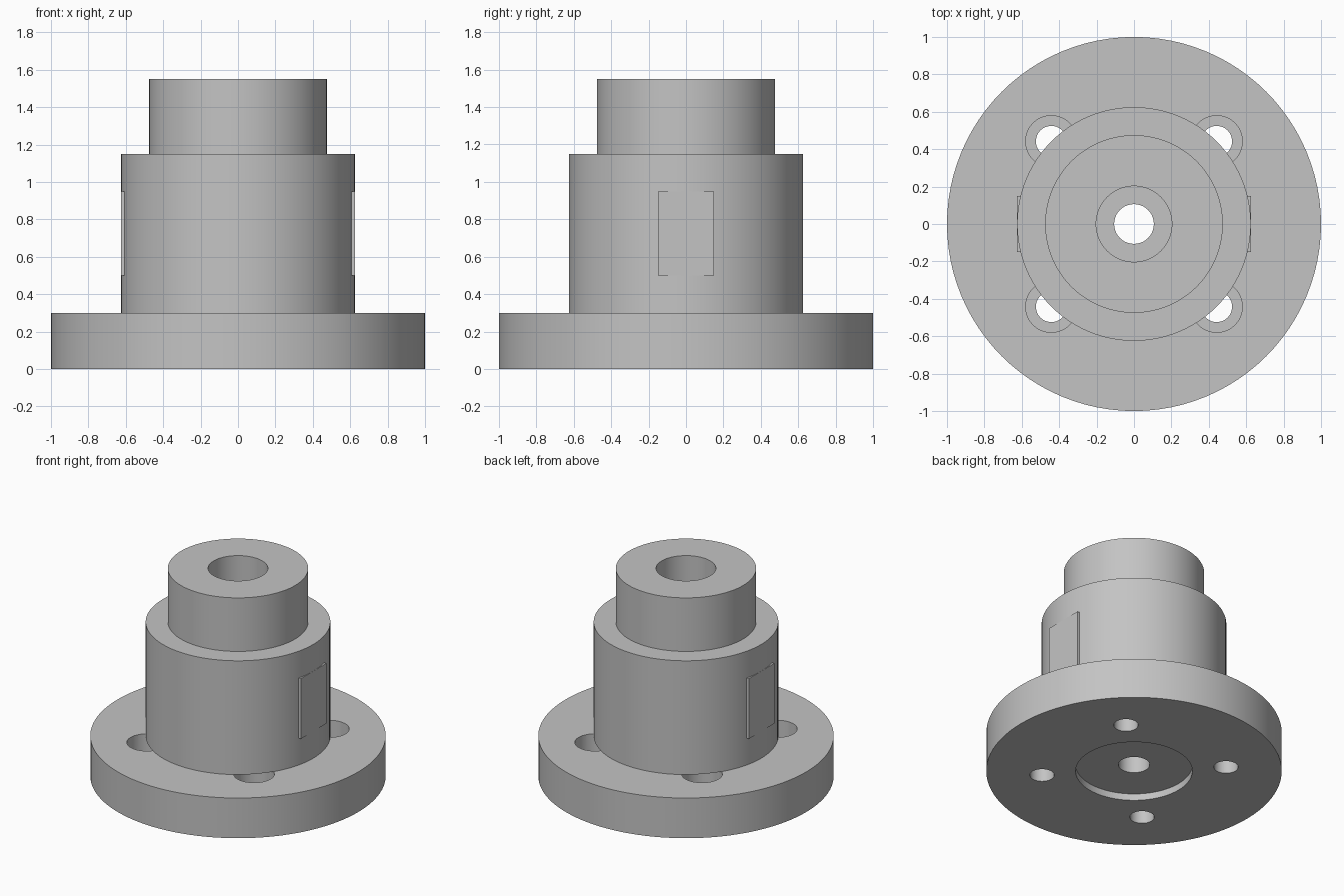
import bpy
import bmesh
from math import pi, cos, sin
from mathutils import Vector

cube = bpy.data.objects.get("Cube")
if cube:
    bpy.data.objects.remove(cube, do_unlink=True)

# Single bare metal colour
metal = bpy.data.materials.new("grey metal")
metal.use_nodes = True
GREY = (0.55, 0.55, 0.55, 1.0)
metal.diffuse_color = GREY
metal.node_tree.nodes["Principled BSDF"].inputs["Base Color"].default_value = GREY


def make_object(name, bm):
    """Turn a bmesh into a linked object with the metal material."""
    bmesh.ops.recalc_face_normals(bm, faces=bm.faces)
    mesh = bpy.data.meshes.new(name)
    bm.to_mesh(mesh)
    bm.free()
    mesh.materials.append(metal)
    obj = bpy.data.objects.new(name, mesh)
    bpy.context.collection.objects.link(obj)
    return obj


def lathe(name, profile, closed=True, steps=96):
    """Spin a (radius, height) profile around the z axis."""
    bm = bmesh.new()
    verts = [bm.verts.new((r, 0, z)) for r, z in profile]
    pairs = list(zip(verts, verts[1:]))
    if closed:
        pairs.append((verts[-1], verts[0]))
    edges = [bm.edges.new(p) for p in pairs]
    bmesh.ops.spin(bm, geom=verts + edges, cent=(0, 0, 0), axis=(0, 0, 1),
                   angle=2 * pi, steps=steps, use_duplicate=False)
    bmesh.ops.remove_doubles(bm, verts=bm.verts, dist=1e-5)
    return make_object(name, bm)


def activate(obj):
    bpy.ops.object.select_all(action='DESELECT')
    obj.select_set(True)
    bpy.context.view_layer.objects.active = obj


def smooth(obj):
    activate(obj)
    bpy.ops.object.shade_smooth_by_angle(angle=pi / 6)


BORE, BODY_R, FLANGE_TOP = 0.106, 0.625, 0.3

# Flange with a shallow locating recess underneath
flange = lathe("flange", [(BORE, 0.05), (0.395, 0.05), (0.395, 0), (1, 0),
                          (1, FLANGE_TOP), (BORE, FLANGE_TOP)])

# Four counterbored bolt holes on the body's radius
for i in range(4):
    a = pi / 4 + i * pi / 2
    cutter = lathe("bolt_hole_cutter",
                   [(0, -0.1), (0.0825, -0.1), (0.0825, 0.13), (0.1375, 0.13),
                    (0.1375, 0.4), (0, 0.4)], closed=False, steps=48)
    cutter.location = Vector((cos(a), sin(a), 0)) * BODY_R
    cutter.hide_render = True
    activate(flange)
    mod = flange.modifiers.new("bolt_hole", 'BOOLEAN')
    mod.operation = 'DIFFERENCE'
    mod.solver = 'EXACT'
    mod.object = cutter
    bpy.context.view_layer.update()
    bpy.ops.object.modifier_apply(modifier=mod.name)
    bpy.data.objects.remove(cutter, do_unlink=True)
smooth(flange)

# Stepped body with a wide upper bore and narrow lower bore
body = lathe("stepped_body", [(BORE, FLANGE_TOP), (BODY_R, FLANGE_TOP),
                              (BODY_R, 1.15), (0.475, 1.15), (0.475, 1.55),
                              (0.2025, 1.55), (0.2025, 0.6), (BORE, 0.6)])
smooth(body)

# Flat pads, tangent to the body on both sides
for side, sign in (("left", 1), ("right", -1)):
    bm = bmesh.new()
    bmesh.ops.create_cube(bm, size=1)
    bmesh.ops.scale(bm, vec=(0.0755, 0.3, 0.45), verts=bm.verts)
    bmesh.ops.translate(bm, vec=(sign * 0.5875, 0, 0.725), verts=bm.verts)
    make_object(side + "_flat_pad", bm)
